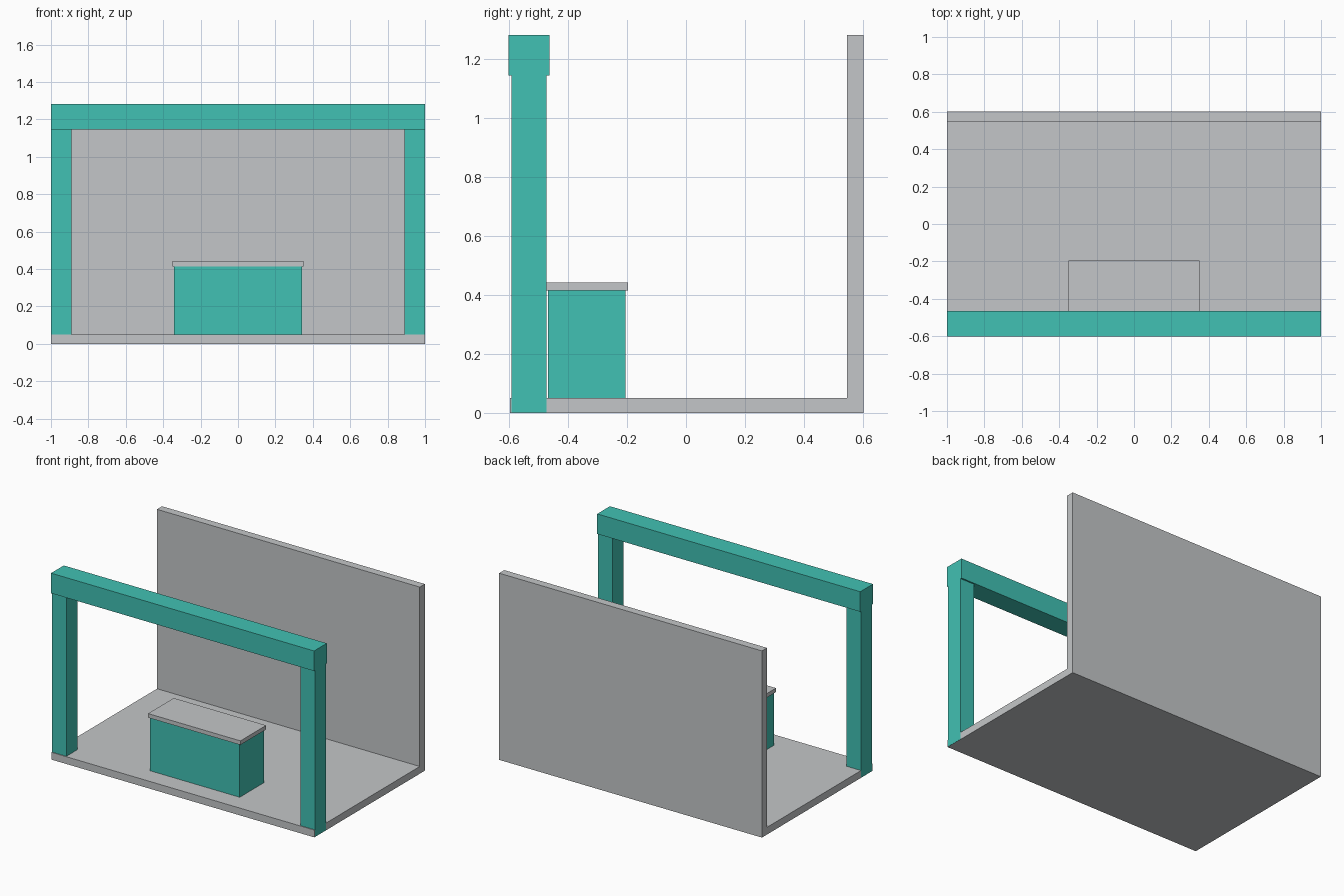
import bpy
import bmesh

cube = bpy.data.objects.get("Cube")
if cube:
    bpy.data.objects.remove(cube, do_unlink=True)


def material(name, color):
    mat = bpy.data.materials.new(name)
    mat.use_nodes = True
    mat.diffuse_color = color
    mat.node_tree.nodes["Principled BSDF"].inputs["Base Color"].default_value = color
    return mat


grey = material("light grey", (0.55, 0.565, 0.578, 1))
teal = material("teal", (0.053, 0.533, 0.451, 1))


def extrude_profile(name, profile, x0, x1, mat):
    """Extrude a (y, z) outline along x."""
    bm = bmesh.new()
    face = bm.faces.new([bm.verts.new((x0, y, z)) for y, z in profile])
    result = bmesh.ops.extrude_face_region(bm, geom=[face])
    verts = [v for v in result["geom"] if isinstance(v, bmesh.types.BMVert)]
    bmesh.ops.translate(bm, verts=verts, vec=(x1 - x0, 0, 0))
    bmesh.ops.recalc_face_normals(bm, faces=bm.faces)
    mesh = bpy.data.meshes.new(name)
    bm.to_mesh(mesh)
    bm.free()
    mesh.materials.append(mat)
    obj = bpy.data.objects.new(name, mesh)
    bpy.context.collection.objects.link(obj)
    return obj


def box(name, x, y, z, mat):
    profile = [(y[0], z[0]), (y[1], z[0]), (y[1], z[1]), (y[0], z[1])]
    return extrude_profile(name, profile, x[0], x[1], mat)


# Floor and back wall share one L-shaped profile
back, front, floor, top = 0.602, -0.598, 0.05, 1.283
shell = [(front, 0), (back, 0), (back, top), (back - 0.055, top),
         (back - 0.055, floor), (front, floor)]
extrude_profile("floor_and_back_wall", shell, -0.999, 0.999, grey)

# Front portal: two posts and a slightly deeper beam
for side, x in (("left", (0.89, 1)), ("right", (-1, -0.89))):
    box(side + "_post", x, (-0.593, -0.474), (0.001, 1.145), teal)
box("top_beam", (-1, 1), (-0.602, -0.464), (1.145, top), teal)

# Counter with an overhanging top
box("counter_body", (-0.341, 0.341), (-0.468, -0.205), (floor, 0.415), teal)
box("counter_top", (-0.351, 0.351), (-0.475, -0.196), (0.415, 0.443), grey)
